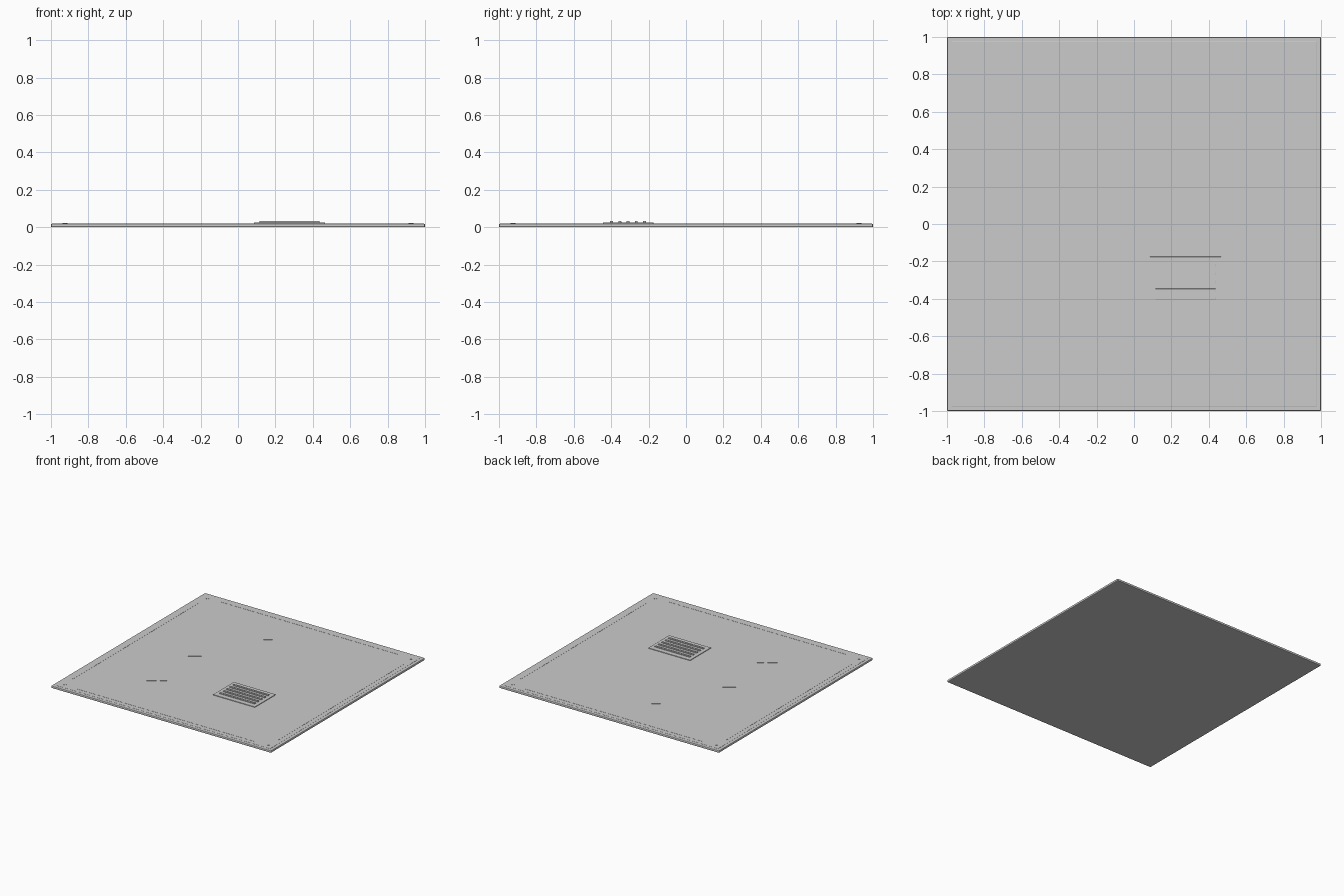
import bpy, bmesh
from math import radians

if "Cube" in bpy.data.objects:
    bpy.data.objects.remove(bpy.data.objects["Cube"])

TOP = 0.02  # upper surface of the plate


def box(name, x, y, z0, z1, sx, sy, angle=0, bevel=0):
    bm = bmesh.new()
    bmesh.ops.create_cube(bm, size=1)
    bmesh.ops.scale(bm, vec=(sx, sy, z1 - z0), verts=bm.verts)
    if bevel:
        bmesh.ops.bevel(bm, geom=bm.edges[:], offset=bevel, segments=2,
                        profile=0.5, affect='EDGES')
    mesh = bpy.data.meshes.new(name)
    bm.to_mesh(mesh)
    bm.free()
    ob = bpy.data.objects.new(name, mesh)
    ob.location = (x, y, (z0 + z1) / 2)
    ob.rotation_euler.z = radians(angle)
    bpy.context.collection.objects.link(ob)
    return ob


# Square floor plate with a softened edge and a slightly raised inner panel
box("floor_plate", 0, 0, 0, TOP - 0.001, 2, 2, bevel=0.006)
box("inner_panel", 0, 0, TOP - 0.006, TOP, 1.95, 1.95, bevel=0.0008)

# Thin trim strips along the four sides
for s in (-1, 1):
    box("trim_strip_x", 0, s * 0.935, TOP - 0.002, TOP + 0.001, 1.62, 0.008)
    box("trim_strip_y", s * 0.935, 0, TOP - 0.002, TOP + 0.001, 0.008, 1.62)

# Corner bolts
for x in (-0.925, 0.925):
    for y in (-0.925, 0.925):
        bpy.ops.mesh.primitive_cylinder_add(vertices=12, radius=0.013, depth=0.006,
                                            location=(x, y, TOP + 0.0005))
        bpy.context.object.name = "corner_bolt"

# Vent: low frame carrying five slats
VX, VY = 0.275, -0.31
box("vent_base", VX, VY, TOP - 0.003, TOP + 0.005, 0.38, 0.27, bevel=0.001)
for i in range(5):
    box("vent_slat", VX, VY + (i - 2) * 0.044, TOP, 0.032, 0.32, 0.016, bevel=0.001)

# Shallow diagonal scratches
for x, y, length in ((-0.437, -0.499, 0.075), (-0.364, -0.448, 0.05),
                     (-0.42, 0.04, 0.1), (-0.14, 0.59, 0.065)):
    box("scratch", x, y, TOP - 0.002, TOP + 0.001, length, 0.006, angle=35)
